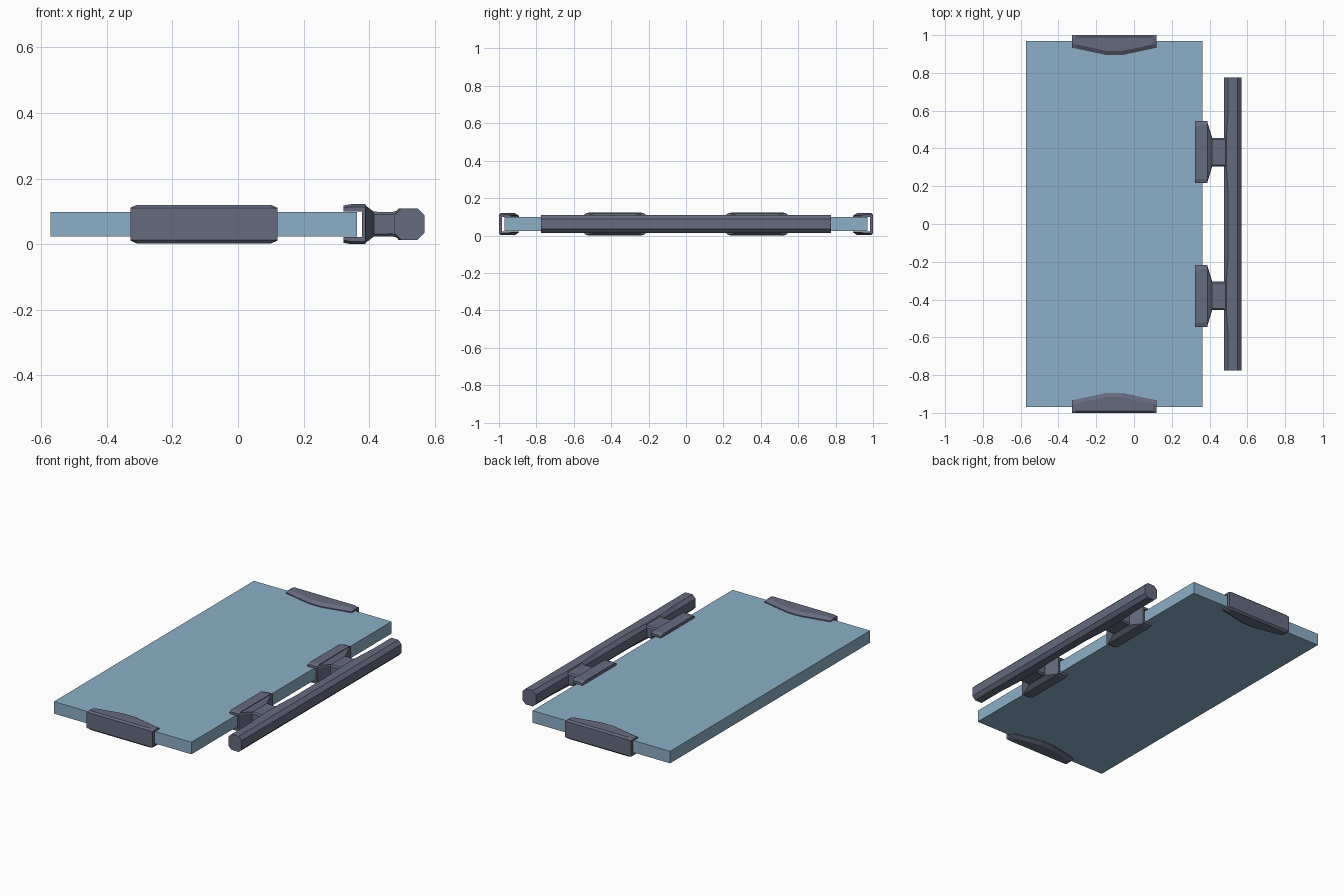
import bpy, bmesh

if "Cube" in bpy.data.objects:
    bpy.data.objects.remove(bpy.data.objects["Cube"])

ZC = 0.061  # mid height of the whole assembly


def material(name, rgb):
    m = bpy.data.materials.new(name)
    m.diffuse_color = (*rgb, 1)
    m.use_nodes = True
    m.node_tree.nodes["Principled BSDF"].inputs["Base Color"].default_value = m.diffuse_color
    return m


PANEL = material("panel_blue", (0.26, 0.43, 0.58))
DARK = material("dark_grey", (0.13, 0.145, 0.21))


def loft(name, rings, mat):
    """Skin a run of equal-length rings and cap both ends."""
    bm = bmesh.new()
    loops = [[bm.verts.new(p) for p in ring] for ring in rings]
    n = len(loops[0])
    for a, b in zip(loops, loops[1:]):
        for i in range(n):
            j = (i + 1) % n
            bm.faces.new((a[i], a[j], b[j], b[i]))
    bm.faces.new(loops[0])
    bm.faces.new(loops[-1])
    bmesh.ops.recalc_face_normals(bm, faces=bm.faces)
    me = bpy.data.meshes.new(name)
    bm.to_mesh(me)
    bm.free()
    me.materials.append(mat)
    ob = bpy.data.objects.new(name, me)
    bpy.context.collection.objects.link(ob)
    return ob


def channel(reach, half, edge, wall, inner, slope):
    """C profile as (depth from outer face, height from middle)."""
    top = [(0, edge), (0.01, half), (reach - slope, half),
           (reach, min(edge, half) - 0.004), (reach, inner), (wall, inner)]
    return top + [(d, -z) for d, z in reversed(top)]


def octagon(hu, hv, c):
    return [(-hu, -hv + c), (-hu + c, -hv), (hu - c, -hv), (hu, -hv + c),
            (hu, hv - c), (hu - c, hv), (-hu + c, hv), (-hu, hv - c)]


# Flat panel
loft("panel", [[(x, y, ZC + z) for y, z in
                [(-0.97, -0.037), (0.97, -0.037), (0.97, 0.037), (-0.97, 0.037)]]
               for x in (-0.571, 0.363)], PANEL)

for s, side in ((-1, "front"), (1, "back")):
    # End clip: channel whose lip bows out in the middle
    sections = [(-0.328, 0.067, 0.050), (-0.308, 0.071, 0.059),
                (-0.145, 0.106, 0.059), (-0.063, 0.106, 0.059),
                (0.100, 0.071, 0.059), (0.120, 0.067, 0.050)]
    loft(side + "_end_clip",
         [[(x, s * (1 - d), ZC + z) for d, z in
           channel(reach, half, 0.049, 0.017, 0.039, 0.022)]
          for x, reach, half in sections], DARK)

    # Side clamp gripping the long edge
    yc = s * 0.38
    loft(side + "_side_clamp",
         [[(0.388 - d, yc + y, ZC + z) for d, z in
           channel(0.066, half, half, 0.010, 0.039, 0.024)]
          for y, half in ((-0.164, 0.053), (-0.142, 0.061),
                          (0.142, 0.061), (0.164, 0.053))], DARK)

    # Tapered neck and stem reaching into the handle
    stem = [(0.380, 0.164, 0.056, 0.010), (0.387, 0.164, 0.058, 0.010),
            (0.414, 0.075, 0.038, 0.008), (0.470, 0.075, 0.037, 0.008),
            (0.490, 0.080, 0.043, 0.008)]
    loft(side + "_stem",
         [[(x, yc + y, ZC + z) for y, z in octagon(hy, hz, c)]
          for x, hy, hz, c in stem], DARK)

# Octagonal handle bar, inner chamfer narrowing around the stems
bar = []
for y, c in ((-0.775, 0.021), (-0.6, 0.021), (-0.455, 0.012), (-0.305, 0.012),
             (-0.16, 0.021), (0.16, 0.021), (0.305, 0.012), (0.455, 0.012),
             (0.6, 0.021), (0.775, 0.021)):
    ring = octagon(0.0455, 0.048, 0.021)
    ring[1] = (-0.0455 + c, -0.048)
    ring[6] = (-0.0455 + c, 0.048)
    bar.append([(0.5225 + x, y, ZC + z) for x, z in ring])
loft("handle_bar", bar, DARK)
